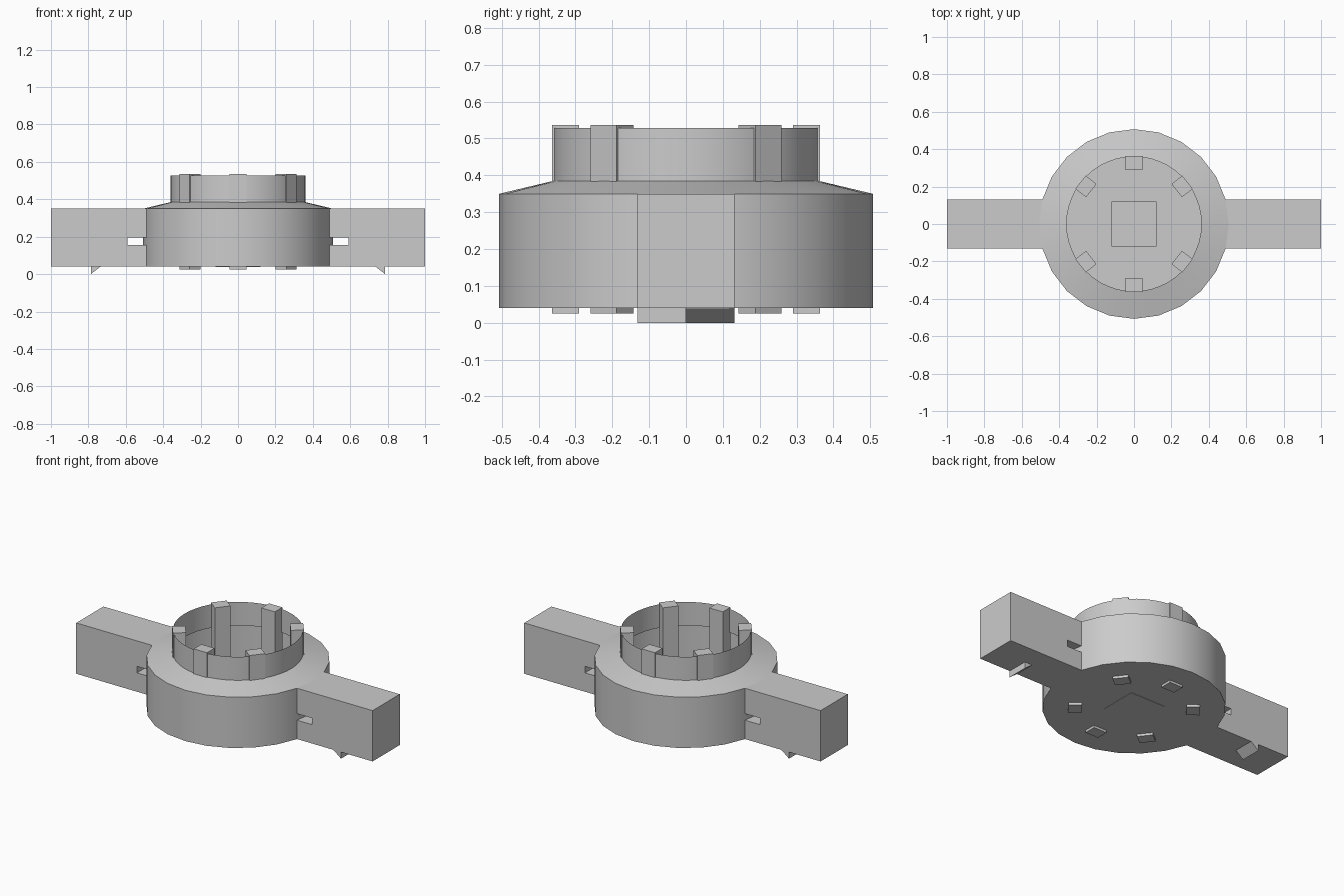
import bpy, bmesh
from math import sin, cos, radians, pi

cube = bpy.data.objects.get("Cube")
if cube:
    bpy.data.objects.remove(cube, do_unlink=True)

grey = bpy.data.materials.new("plain grey")
grey.use_nodes = True
colour = (0.6, 0.6, 0.6, 1)
grey.diffuse_color = colour
grey.node_tree.nodes["Principled BSDF"].inputs["Base Color"].default_value = colour


def finish(name, bm, smooth=False, fix_normals=True):
    """Turn a bmesh into a named grey object."""
    if fix_normals:
        bmesh.ops.recalc_face_normals(bm, faces=bm.faces)
    mesh = bpy.data.meshes.new(name)
    bm.to_mesh(mesh)
    bm.free()
    mesh.materials.append(grey)
    obj = bpy.data.objects.new(name, mesh)
    bpy.context.collection.objects.link(obj)
    if smooth:
        bpy.ops.object.select_all(action='DESELECT')
        obj.select_set(True)
        bpy.context.view_layer.objects.active = obj
        bpy.ops.object.shade_smooth_by_angle(angle=radians(30))
    return obj


def ring(bm, radius, z, sides):
    return [bm.verts.new((radius * cos(2 * pi * i / sides),
                          radius * sin(2 * pi * i / sides), z)) for i in range(sides)]


def bridge(bm, low, high):
    """Join two rings, the first of which may have half the sides."""
    n, m = len(low), len(high)
    for i in range(n):
        a, b = low[i], low[(i + 1) % n]
        if n == m:
            bm.faces.new((a, b, high[(i + 1) % n], high[i]))
        else:
            c, d, e = high[2 * i], high[2 * i + 1], high[(2 * i + 2) % m]
            bm.faces.new((a, d, c))
            bm.faces.new((a, b, d))
            bm.faces.new((b, e, d))


def prism(name, outline, place, a, b):
    """Extrude an outline between a and b; place maps (u, v, w) to x, y, z."""
    bm = bmesh.new()
    ends = [[bm.verts.new(place(u, v, w)) for u, v in outline] for w in (a, b)]
    for end in ends:
        bm.faces.new(end)
    bridge(bm, *ends)
    return finish(name, bm)


def rectangle(u0, u1, v0, v1):
    return [(u0, v0), (u1, v0), (u1, v1), (u0, v1)]


# Round housing: floor, wall, sloping shoulder and thin open collar
bm = bmesh.new()
base = ring(bm, 0.507, 0.04, 24)
shoulder = ring(bm, 0.507, 0.35, 24)
neck = ring(bm, 0.36, 0.385, 48)
rim = ring(bm, 0.36, 0.528, 48)
bm.faces.new(base[::-1])
bridge(bm, base, shoulder)
bridge(bm, shoulder, neck)
bridge(bm, neck, rim)
finish("housing", bm, smooth=True, fix_normals=False)

# Square pad in the middle of the floor
prism("centre_pad", rectangle(-0.12, 0.12, -0.12, 0.12),
      lambda u, v, w: (u, v, w), 0.038, 0.06)

# Six upright pegs set into the collar
for number, degrees in enumerate((38, 90, 142, 218, 270, 322), 1):
    c, s = cos(radians(degrees)), sin(radians(degrees))
    prism(f"peg_{number}", rectangle(0.29, 0.363, -0.045, 0.045),
          lambda u, v, w: (u * c - v * s, u * s + v * c, w), 0.025, 0.536)

# Arms with a slot beside the housing, and a barb under half of each arm
arm_outline = [(0.487, 0.04), (1, 0.04), (1, 0.35), (0.487, 0.35),
               (0.487, 0.195), (0.59, 0.195), (0.59, 0.155), (0.487, 0.155)]
barb_outline = [(0.735, 0.04), (0.787, 0), (0.787, 0.04)]
for side, k in (("left", 1), ("right", -1)):
    def turned(u, v, w):
        return (k * u, k * w, v)
    prism(f"{side}_arm", arm_outline, turned, -0.131, 0.131)
    prism(f"{side}_barb", barb_outline, turned, -0.131, 0)
